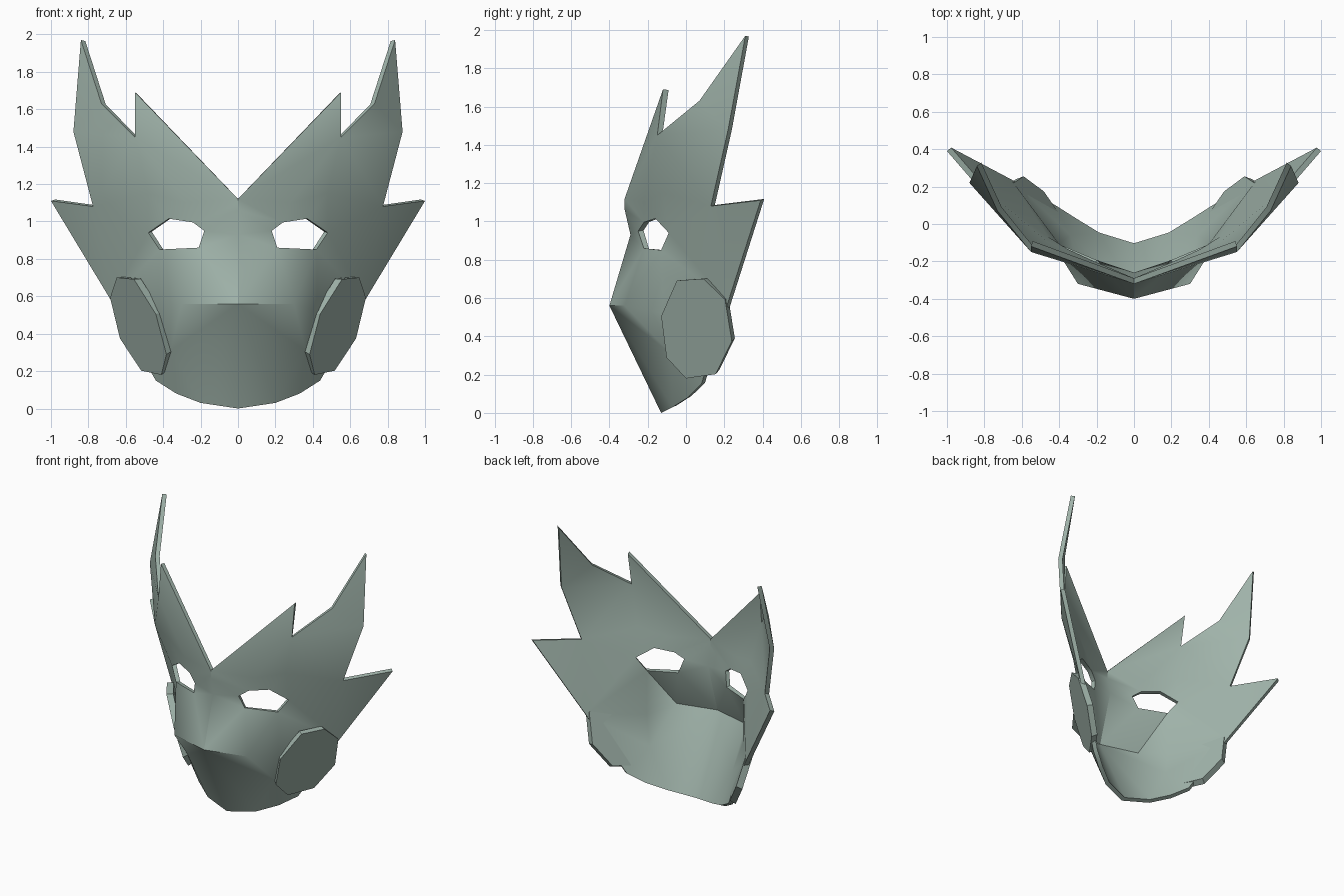
import bpy, bmesh, math
from mathutils import Vector
from mathutils.geometry import delaunay_2d_cdt

cube = bpy.data.objects.get("Cube")
if cube:
    bpy.data.objects.remove(cube, do_unlink=True)

# Single painted colour
paint = bpy.data.materials.new("sage_grey")
paint.use_nodes = True
colour = (0.35, 0.45, 0.40, 1)
paint.diffuse_color = colour
paint.node_tree.nodes["Principled BSDF"].inputs["Base Color"].default_value = colour

# Half outline, from the brow notch round to the chin and up the centre line
OUTLINE = [
    (0, -.32, 1.12), (.55, -.12, 1.69), (.55, -.15, 1.45), (.73, .07, 1.63),
    (.84, .31, 1.97), (.88, .22, 1.48), (.775, .13, 1.08), (1, .39, 1.11),
    (.68, .22, .58), (.44, .08, .15), (.33, .01, .08), (.2, -.07, .03),
    (0, -.13, 0), (0, -.4, .56), (0, -.29, .93), (0, -.32, 1.06)]
EYE = [(.18, -.25, .95), (.24, -.22, .995), (.37, -.16, 1.015),
       (.48, -.09, .94), (.42, -.13, .85), (.21, -.22, .86)]
# Nose ledge running out to the cheek, then brow and jaw
LEDGE = [(.3, -.32, .56), (.42, -.12, .52)]
RELIEF = [(.28, -.22, 1.1), (.48, -.12, 1.15), (.36, -.08, .31)]
# Cheek pad outer face
PAD = [(.65, .09, .7), (.56, -.05, .69), (.44, -.13, .505), (.38, -.1, .29),
       (.41, 0, .18), (.51, .16, .205), (.63, .24, .375), (.69, .2, .59)]


def add_object(name, bm, modifiers):
    mesh = bpy.data.meshes.new(name)
    bm.to_mesh(mesh)
    bm.free()
    mesh.materials.append(paint)
    obj = bpy.data.objects.new(name, mesh)
    bpy.context.collection.objects.link(obj)
    bpy.ops.object.select_all(action='DESELECT')
    obj.select_set(True)
    bpy.context.view_layer.objects.active = obj
    for kind, settings in modifiers:
        mod = obj.modifiers.new(kind.title(), kind)
        for key, value in settings.items():
            setattr(mod, key, value)
        bpy.ops.object.modifier_apply(modifier=mod.name)
    return obj


# Mask shell: triangulate the half face, open the eye, mirror and thicken
points = OUTLINE + EYE + LEDGE + RELIEF
rim = len(OUTLINE)
eye_ids = list(range(rim, rim + len(EYE)))
ledge = rim + len(EYE)
edges = [(i, eye_ids[(n + 1) % len(EYE)]) for n, i in enumerate(eye_ids)]
edges += [(OUTLINE.index((0, -.4, .56)), ledge), (ledge, ledge + 1)]
flat, _, tris, origins, _, _ = delaunay_2d_cdt(
    [Vector((x, z)) for x, y, z in points], edges, [list(range(rim))], 1, 1e-5)
bm = bmesh.new()
verts = [bm.verts.new(points[o[0]]) for o in origins]
for tri in tris:
    if all(origins[i][0] in eye_ids for i in tri):
        continue
    face = bm.faces.new([verts[i] for i in tri])
    face.normal_update()
    if face.normal.y > 0:
        face.normal_flip()
loose = [v for v in bm.verts if not v.link_faces]
bmesh.ops.delete(bm, geom=loose, context='VERTS')
mask = add_object("mask_shell", bm, [
    ('MIRROR', {"use_clip": True, "merge_threshold": .002}),
    ('SOLIDIFY', {"thickness": .03, "offset": -1})])
bpy.ops.object.shade_smooth_by_angle(angle=math.radians(42))

# Cheek pads: bevelled-back octagonal plates on both sides
bm = bmesh.new()
outward = Vector((.81, -.52, -.28)).normalized()
centre = sum((Vector(p) for p in PAD), Vector()) / len(PAD)
front, back = [], []
for p in PAD:
    offset = Vector(p) - centre
    offset -= outward * offset.dot(outward)
    front.append(bm.verts.new(centre + offset))
    back.append(bm.verts.new(centre + offset * .96 - outward * .045))
bm.faces.new(front)
bm.faces.new(back[::-1])
for i in range(len(PAD)):
    j = (i + 1) % len(PAD)
    bm.faces.new((front[i], back[i], back[j], front[j]))
bmesh.ops.recalc_face_normals(bm, faces=bm.faces)
add_object("cheek_pads", bm, [('MIRROR', {})])
